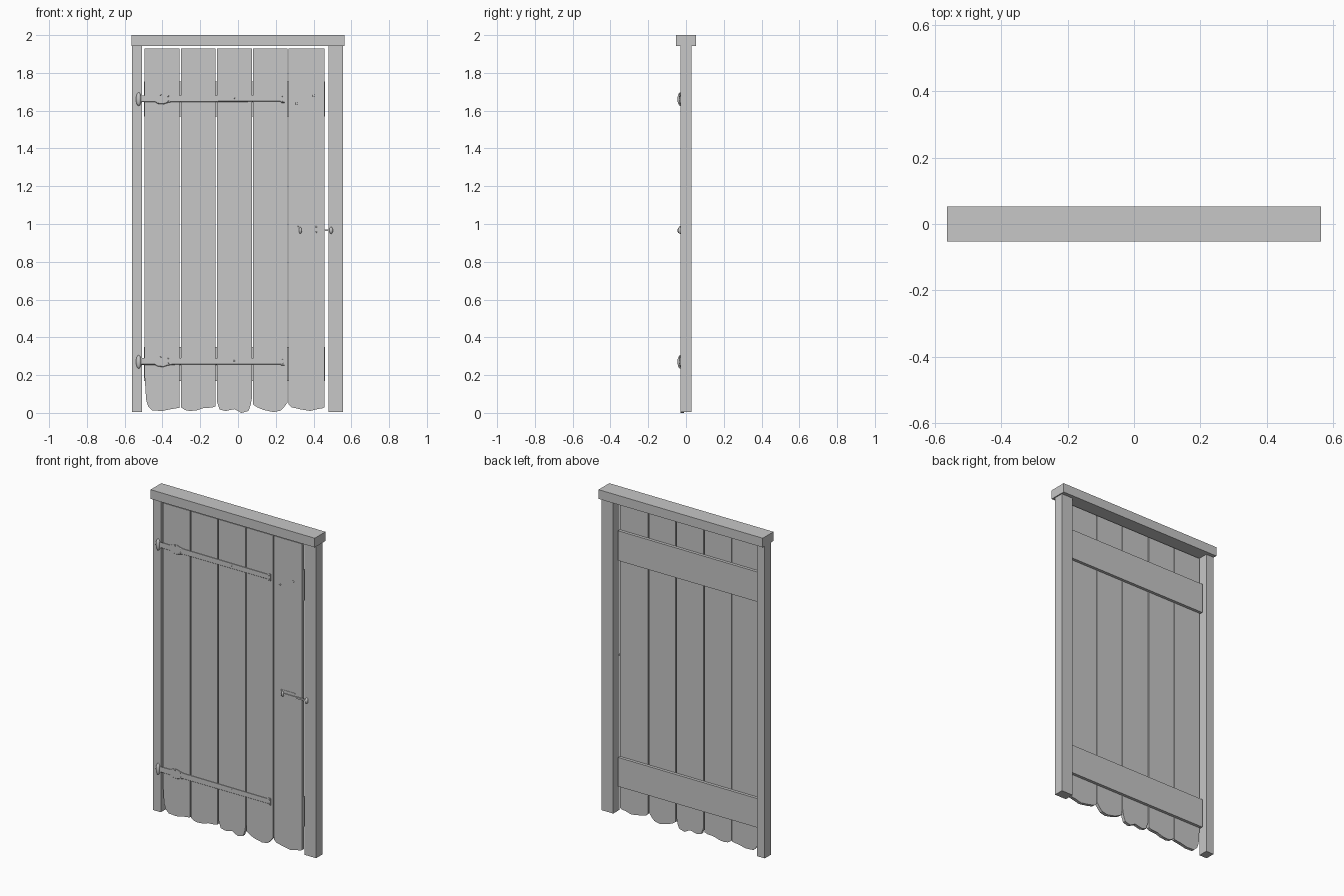
import bpy, bmesh, math

if "Cube" in bpy.data.objects:
    bpy.data.objects.remove(bpy.data.objects["Cube"])

grey = bpy.data.materials.new("weathered grey")
grey.diffuse_color = (0.57, 0.57, 0.57, 1)
grey.use_nodes = True
grey.node_tree.nodes["Principled BSDF"].inputs["Base Color"].default_value = grey.diffuse_color


def finish(name, bm):
    bmesh.ops.recalc_face_normals(bm, faces=bm.faces)
    me = bpy.data.meshes.new(name)
    bm.to_mesh(me)
    bm.free()
    me.materials.append(grey)
    ob = bpy.data.objects.new(name, me)
    bpy.context.collection.objects.link(ob)
    return ob


def slab(name, pts, y0, y1):
    """Extrude an x/z outline from y0 to y1."""
    bm = bmesh.new()
    face = bm.faces.new([bm.verts.new((x, y0, z)) for x, z in pts])
    new = bmesh.ops.extrude_face_region(bm, geom=[face])["geom"]
    bmesh.ops.translate(bm, vec=(0, y1 - y0, 0),
                        verts=[v for v in new if isinstance(v, bmesh.types.BMVert)])
    return finish(name, bm)


def box(name, x0, x1, y0, y1, z0, z1):
    return slab(name, [(x0, z0), (x1, z0), (x1, z1), (x0, z1)], y0, y1)


def stud(name, x, y, z, rx, ry, rz):
    """Flattened round head."""
    bm = bmesh.new()
    bmesh.ops.create_uvsphere(bm, u_segments=12, v_segments=8, radius=1)
    for v in bm.verts:
        v.co = (x + v.co.x * rx, y + v.co.y * ry, z + v.co.z * rz)
    for f in bm.faces:
        f.smooth = True
    return finish(name, bm)


# Frame
box("left_post", -0.561, -0.508, -0.03, 0.03, 0.006, 1.945)
box("right_post", 0.478, 0.557, -0.03, 0.03, 0.006, 1.945)
box("lintel", -0.563, 0.563, -0.0525, 0.0525, 1.943, 2.0)

# Planks: left edge, right edge, worn bottom outline (fraction across, height)
FRONT, BACK = -0.03, -0.011
planks = [
    (-0.494, -0.309, [(0, .19), (.04, .07), (.1, .035), (.22, .013), (.5, .01), (.75, .02), (1, .027)]),
    (-0.303, -0.119, [(0, .03), (.12, .015), (.25, .01), (.45, .013), (.65, .025), (.9, .028), (1, .035)]),
    (-0.112, 0.074, [(0, .06), (.08, .018), (.25, .01), (.5, .02), (.62, .008), (.7, .0), (.9, .01), (.96, .04), (1, .08)]),
    (0.079, 0.262, [(0, .045), (.12, .03), (.3, .016), (.6, .004), (.8, .012), (.92, .035), (1, .055)]),
    (0.268, 0.459, [(0, .045), (.08, .03), (.3, .02), (.6, .01), (.8, .02), (.95, .025), (1, .03)]),
]
for i, (x0, x1, worn) in enumerate(planks, 1):
    pts = [(x0 + (x1 - x0) * t, z) for t, z in worn] + [(x1, 1.928), (x0, 1.928)]
    slab(f"plank_{i}", pts, FRONT, BACK)

# Battens on the back
for name, z0, z1 in (("lower", 0.17, 0.35), ("upper", 1.57, 1.755)):
    box(f"{name}_batten", -0.498, 0.461, BACK, 0.007, z0, z1)

# Strap hinges with a swollen collar, sloped lower edge, oval pintle and nails
half = [(-0.535, .018), (-0.44, .018), (-0.425, .027), (-0.395, .03),
        (-0.375, .023), (-0.35, .018), (0.225, .016), (0.23, .022), (0.247, .022)]
for name, zc in (("lower", 0.272), ("upper", 1.663)):
    outline = [(x, zc - h) for x, h in half] + [(x, zc + h) for x, h in reversed(half)]
    strap = slab(f"{name}_hinge_strap", outline, FRONT - 0.004, FRONT + 0.001)
    for v in strap.data.vertices:
        if v.co.y < FRONT and v.co.z < zc:
            v.co.z += 0.004
    stud(f"{name}_hinge_pintle", -0.526, FRONT, zc - 0.002, 0.014, 0.015, 0.036)
    for k, (x, dz) in enumerate([(-0.41, .022), (-0.37, .014), (-0.37, -.01),
                                 (-0.02, .004), (0.238, .012), (0.238, -.012)]):
        stud(f"{name}_hinge_nail_{k}", x, FRONT - 0.004, zc + dz, .004, .002, .004)
for k, (x, z) in enumerate([(0.31, 1.638), (0.4, 1.68)]):
    stud(f"plank_nail_{k}", x, FRONT, z, .006, .003, .006)

# Sliding latch
box("latch_plate", 0.312, 0.42, FRONT - 0.002, FRONT + 0.001, 0.952, 0.99)
box("latch_bolt", 0.325, 0.5, FRONT - 0.007, FRONT + 0.002, 0.962, 0.972)
stud("latch_knob", 0.33, FRONT - 0.003, 0.966, .008, .012, .017)
stud("latch_keeper", 0.493, FRONT, 0.966, .01, .014, .018)
for k, (x, z) in enumerate([(0.318, .985), (0.414, .985), (0.414, .957)]):
    stud(f"latch_screw_{k}", x, FRONT - 0.002, z, .004, .002, .004)
